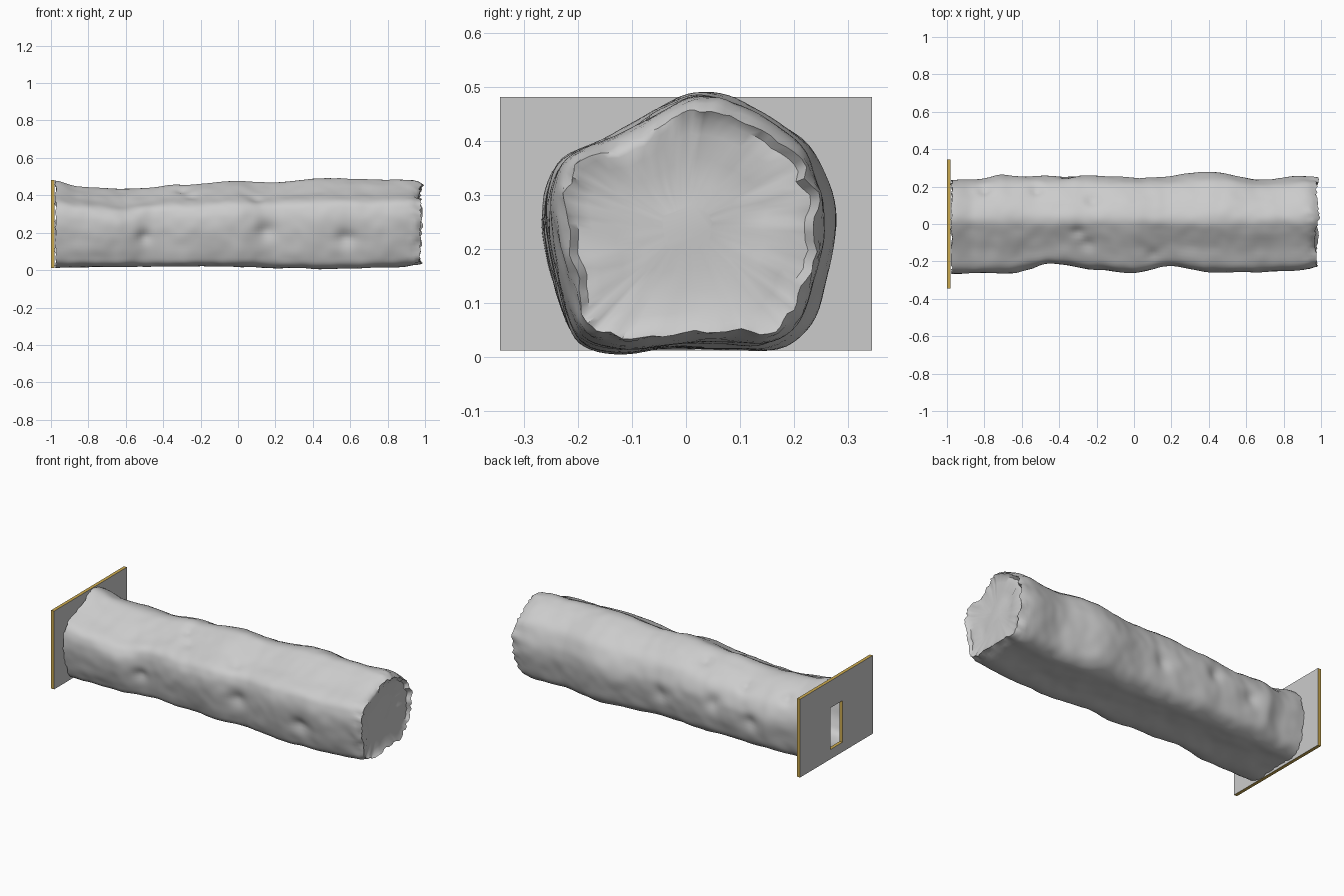
import bpy, bmesh, math, random
from mathutils import Vector, noise

if "Cube" in bpy.data.objects:
    bpy.data.objects.remove(bpy.data.objects["Cube"])

random.seed(4)

# Section of the tunnel: (y / half width, z / height), counter-clockwise from the crest
SECTION = [(.06, 1), (-.16, .95), (-.5, .85), (-.86, .76), (-.98, .65), (-1, .5), (-.95, .33),
           (-.86, .15), (-.75, .04), (-.5, .0), (-.1, .02), (.3, .02), (.6, .02),
           (.82, .10), (.93, .26), (1, .46), (.98, .62), (.84, .79), (.56, .91), (.28, .985)]
# Outlines along the length: crest height, floor height, back and front half widths
TOP = [(-.98, .475), (-.85, .445), (-.6, .432), (-.3, .452), (0, .476), (.17, .466), (.5, .49), (.75, .482), (.93, .485), (1, .47)]
FLOOR = [(-.98, .015), (-.4, .02), (0, .018), (.25, .012), (.45, .004), (.7, .012), (1, .022)]
BACK = [(-.98, .235), (-.85, .235), (-.7, .262), (-.45, .255), (-.3, .262), (.1, .247), (.4, .277), (.7, .233), (.95, .262), (1, .25)]
FRONT = [(-.98, .265), (-.65, .262), (-.45, .215), (-.2, .245), (0, .262), (.2, .228), (.4, .258), (.7, .255), (1, .243)]
# Dents: centre, radius, depth
DENTS = [((-.5, -.23, .17), .06, .022), ((.15, -.24, .21), .08, .025), ((.58, -.25, .17), .075, .022),
         ((-.3, -.05, .44), .05, .015), ((-.25, -.12, .42), .06, .02), ((-.62, -.2, .33), .11, .02),
         ((-.8, .19, .38), .05, .018), ((-.52, .19, .38), .05, .018), ((-.22, .13, .43), .06, .015),
         ((-.35, .25, .25), .07, .02), ((-.6, .25, .2), .07, .02), ((0, .25, .2), .07, .02),
         ((.1, -.17, .38), .06, .012)]


def sample(table, x):
    for (a, va), (b, vb) in zip(table, table[1:]):
        if x <= b:
            t = min(1, max(0, (x - a) / (b - a)))
            return va + (vb - va) * t * t * (3 - 2 * t)
    return table[-1][1]


def section_point(u):
    n = len(SECTION)
    i, t = int(u * n) % n, u * n % 1
    p = [Vector(SECTION[(i + k) % n]) for k in (-1, 0, 1, 2)]
    return (2 * p[1] + (p[2] - p[0]) * t + (2 * p[0] - 5 * p[1] + 4 * p[2] - p[3]) * t * t
            + (3 * p[1] - p[0] - 3 * p[2] + p[3]) * t ** 3) / 2


def wall_point(x, u):
    s = section_point(u)
    y = s.x * sample(BACK if s.x > 0 else FRONT, x)
    lo = sample(FLOOR, x)
    p = Vector((x, y, lo + s.y * (sample(TOP, x) - lo)))
    inward = Vector((0, -p.y, .24 - p.z)).normalized()
    push = .006 * noise.noise(p * 7) + .003 * noise.noise(p * 16)
    for c, r, depth in DENTS:
        push += depth * math.exp(-((p - Vector(c)).length / r * 1.5) ** 2)
    p += inward * push
    p.z = max(p.z, 0)
    return p


# Rock tunnel: open at the door end, closed with a hollow broken face at the far end
bm = bmesh.new()
NS, NX = 96, 120
rings = []
for i in range(NX + 1):
    x = -.975 + 1.945 * i / NX
    ring = []
    for j in range(NS):
        p = wall_point(x, j / NS)
        if i in (0, NX):
            p.x += random.uniform(-.006, .006)
        if i > NX - 8:
            k = (i - NX + 8) / 8
            p.x += k * (.008 + .02 * noise.noise(Vector((3, p.y * 9, p.z * 9))))
            c = Vector((p.x, 0, .24))
            p = p.lerp(c, .07 * k ** 3 * (1 + noise.noise(p * 25)))
        ring.append(bm.verts.new(p))
    rings.append(ring)
rim = [v.co.copy() for v in rings[-1]]
for k in (.93, .8, .6, .4, .2):
    ring = []
    for p in rim:
        q = Vector((0, 0, .24)).lerp(p, k)
        q.x = .957 + (p.x - .957) * max(0, k - .4) ** 2 * 1.6 + .012 * noise.noise(q * 6)
        ring.append(bm.verts.new(q))
    rings.append(ring)
for a, b in zip(rings, rings[1:]):
    for j in range(NS):
        bm.faces.new((a[j], a[(j + 1) % NS], b[(j + 1) % NS], b[j]))
bm.faces.new(rings[-1])
bmesh.ops.recalc_face_normals(bm, faces=bm.faces)
me = bpy.data.meshes.new("rock_tunnel")
bm.to_mesh(me)
bm.free()
tunnel = bpy.data.objects.new("rock_tunnel", me)
bpy.context.collection.objects.link(tunnel)

# Entrance wall: plate with a doorway, edges in gold
bm = bmesh.new()
outer = [(-.345, .012), (.345, .012), (.345, .482), (-.345, .482)]
door = [(-.058, .07), (.058, .07), (.058, .32), (-.058, .32)]


def loop(pts, x):
    return [bm.verts.new((x, y, z)) for y, z in pts]


o1, o2, d1, d2 = loop(outer, -1), loop(outer, -.98), loop(door, -1), loop(door, -.98)
for a, b, edge in ((o1, d1, 0), (o2, d2, 0), (o1, o2, 1), (d1, d2, 1)):
    for j in range(4):
        f = bm.faces.new((a[j], a[(j + 1) % 4], b[(j + 1) % 4], b[j]))
        f.material_index = edge
bmesh.ops.recalc_face_normals(bm, faces=bm.faces)
me = bpy.data.meshes.new("entrance_wall")
bm.to_mesh(me)
bm.free()
for name, col in (("wall_grey", (.6, .6, .6, 1)), ("edge_gold", (.6, .4, .08, 1))):
    m = bpy.data.materials.new(name)
    m.diffuse_color = col
    m.use_nodes = True
    m.node_tree.nodes["Principled BSDF"].inputs["Base Color"].default_value = m.diffuse_color
    me.materials.append(m)
wall = bpy.data.objects.new("entrance_wall", me)
bpy.context.collection.objects.link(wall)

# Smooth rock, crisp broken rim
bpy.ops.object.select_all(action='DESELECT')
tunnel.select_set(True)
bpy.context.view_layer.objects.active = tunnel
bpy.ops.object.shade_smooth_by_angle(angle=math.radians(45))
